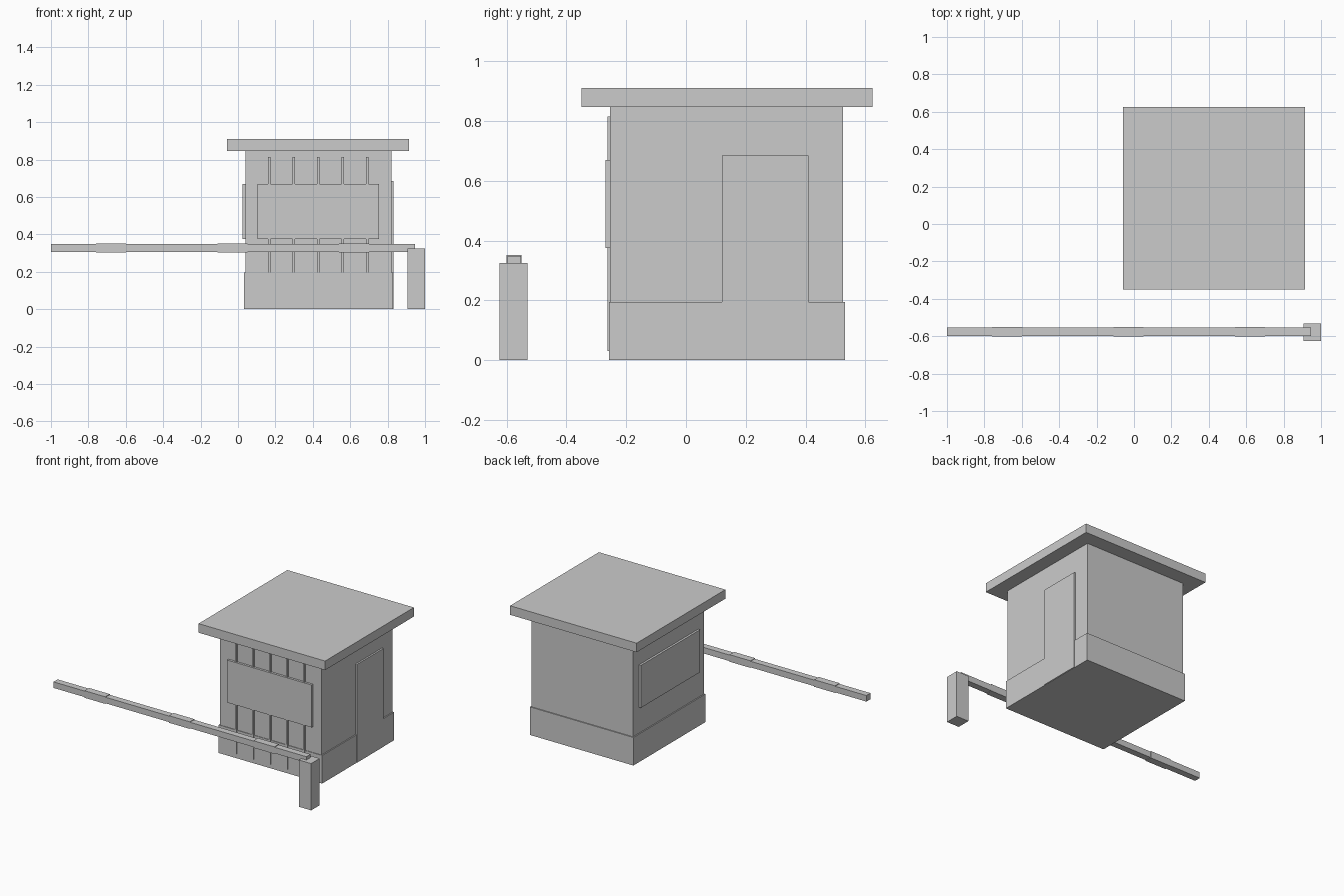
import bpy

cube = bpy.data.objects.get("Cube")
if cube:
    bpy.data.objects.remove(cube, do_unlink=True)

# One plain grey for the whole model
grey = bpy.data.materials.new("light_grey")
grey.use_nodes = True
colour = (0.6, 0.6, 0.6, 1)
grey.diffuse_color = colour
grey.node_tree.nodes["Principled BSDF"].inputs["Base Color"].default_value = colour


def box(name, x, y, z):
    """Box spanning the given (low, high) ranges."""
    spans = (x, y, z)
    bpy.ops.mesh.primitive_cube_add(size=1, location=[(a + b) / 2 for a, b in spans])
    obj = bpy.context.object
    obj.name = name
    obj.scale = [b - a for a, b in spans]
    bpy.ops.object.transform_apply(location=False, rotation=False, scale=True)
    obj.data.materials.append(grey)
    return obj


# Booth
box("base_plinth", (0.032, 0.828), (-0.258, 0.532), (0, 0.195))
box("booth_walls", (0.04, 0.82), (-0.254, 0.525), (0.01, 0.85))
box("roof_slab", (-0.058, 0.915), (-0.35, 0.625), (0.847, 0.91))

# Door and windows
box("door", (0.81, 0.832), (0.12, 0.41), (0.002, 0.685))
box("front_window", (0.105, 0.755), (-0.27, -0.25), (0.375, 0.67))
box("side_window", (0.025, 0.05), (-0.19, 0.46), (0.375, 0.67))

# Vertical battens on the front wall
for i in range(5):
    x = 0.167 + i * 0.131
    box(f"front_batten_{i + 1}", (x - 0.006, x + 0.006), (-0.263, -0.25), (0.03, 0.815))

# Barrier: post, arm and slightly thicker bands
box("barrier_post", (0.905, 1), (-0.625, -0.531), (0, 0.325))
box("barrier_arm", (-1, 0.945), (-0.598, -0.553), (0.306, 0.348))
for i, x in enumerate((-0.76, -0.11, 0.54)):
    box(f"barrier_band_{i + 1}", (x, x + 0.16), (-0.601, -0.551), (0.303, 0.352))
